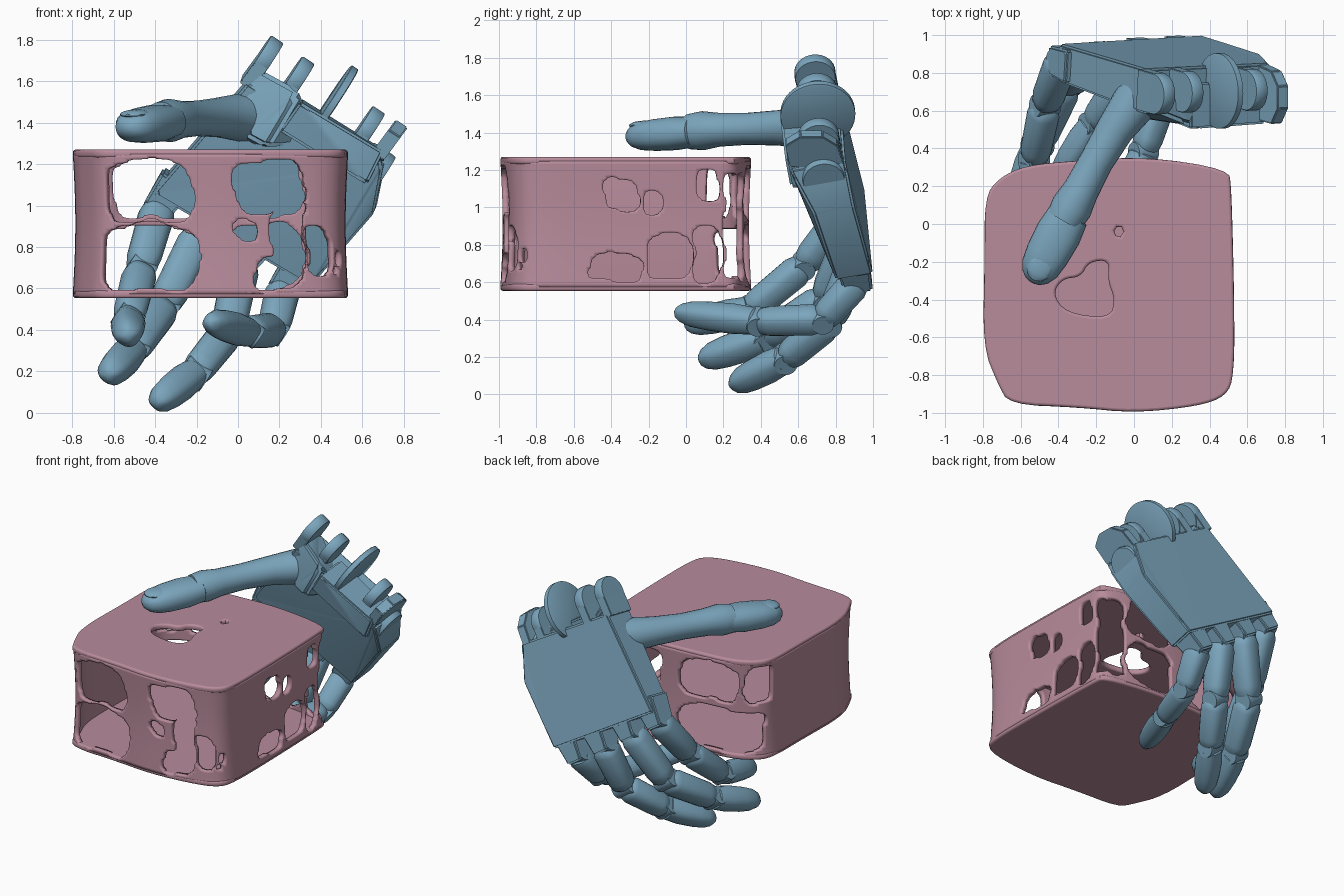
import bpy, bmesh, math
from mathutils import Vector as V

if "Cube" in bpy.data.objects:
    bpy.data.objects.remove(bpy.data.objects["Cube"])


def material(name, rgb):
    m = bpy.data.materials.new(name)
    m.diffuse_color = (*rgb, 1)
    m.use_nodes = True
    m.node_tree.nodes["Principled BSDF"].inputs["Base Color"].default_value = m.diffuse_color
    return m


BLUE = material("blue", (0.2, 0.38, 0.51))
PINK = material("pink", (0.48, 0.26, 0.33))


def finish(ob, mat, angle=35):
    ob.data.materials.append(mat)
    for o in bpy.context.selected_objects:
        o.select_set(False)
    ob.select_set(True)
    bpy.context.view_layer.objects.active = ob
    if ob.type == 'CURVE':
        bpy.ops.object.convert(target='MESH')
    bpy.ops.object.shade_smooth_by_angle(angle=math.radians(angle))
    return bpy.context.object


def from_bmesh(name, bm, mat, angle=35):
    bmesh.ops.recalc_face_normals(bm, faces=bm.faces)
    me = bpy.data.meshes.new(name)
    bm.to_mesh(me)
    bm.free()
    ob = bpy.data.objects.new(name, me)
    bpy.context.collection.objects.link(ob)
    return finish(ob, mat, angle)


def loft(name, rings, side, n=20, k=2.0):
    """Superellipse sections (centre, half width, half height) along a path."""
    bm, loops = bmesh.new(), []
    for i, (c, a, b) in enumerate(rings):
        t = (rings[min(i + 1, len(rings) - 1)][0] - rings[max(i - 1, 0)][0]).normalized()
        x = (side - t * side.dot(t)).normalized()
        y = t.cross(x)
        sp = lambda s: math.copysign(abs(s) ** (2 / k), s)
        angs = [2 * math.pi * j / n for j in range(n)]
        loops.append([bm.verts.new(c + x * a * sp(math.cos(w)) + y * b * sp(math.sin(w))) for w in angs])
    for A, B in zip(loops, loops[1:]):
        for j in range(n):
            bm.faces.new((A[j], A[(j + 1) % n], B[(j + 1) % n], B[j]))
    bm.faces.new(loops[0])
    bm.faces.new(loops[-1])
    return from_bmesh(name, bm, BLUE)


def hull(name, pts, bevel=0.012):
    bm = bmesh.new()
    for p in pts:
        bm.verts.new(p)
    bmesh.ops.convex_hull(bm, input=bm.verts)
    bmesh.ops.dissolve_limit(bm, angle_limit=0.05, verts=bm.verts, edges=bm.edges)
    if bevel:
        bmesh.ops.bevel(bm, geom=bm.edges[:], offset=bevel, segments=2, affect='EDGES')
    return from_bmesh(name, bm, BLUE)


def disc(name, c, axis, r, w, n=32):
    e = axis.normalized() * w / 2
    return loft(name, [(c - e, r * .96, r * .96), (c - e * .8, r, r), (c + e * .8, r, r),
                       (c + e, r * .96, r * .96)], axis.orthogonal(), n)


def chaikin(pts, n=2):
    for _ in range(n):
        pts = [a.lerp(b, f) for a, b in zip(pts, pts[1:] + pts[:1]) for f in (.25, .75)]
    return pts


# Box: rounded outline shared by the plates and the walls
outline = chaikin([V(p) for p in (
    (-.79, .14), (-.72, .24), (-.58, .31), (-.3, .335), (.08, .355), (.5, .29), (.515, .2), (.53, -.4),
    (.53, -.8), (.49, -.91), (.34, -.965), (0, -1.0), (-.3, -.97), (-.66, -.955), (-.72, -.85),
    (-.8, -.65), (-.79, -.2))])
tear = chaikin([V(p) for p in ((-.43, -.37), (-.38, -.29), (-.28, -.28), (-.24, -.2), (-.13, -.19),
                               (-.14, -.3), (-.1, -.4), (-.13, -.5), (-.36, -.47))])
pinhole = [V((-.08 + .025 * math.cos(a), -.04 + .028 * math.sin(a))) for a in range(6)]


def plate(name, z, splines):
    cu = bpy.data.curves.new(name, 'CURVE')
    cu.dimensions, cu.fill_mode = '2D', 'BOTH'
    cu.extrude, cu.bevel_depth, cu.bevel_resolution, cu.offset = .006, .014, 2, -.014
    for pts in splines:
        s = cu.splines.new('POLY')
        s.points.add(len(pts) - 1)
        for q, p in zip(s.points, pts):
            q.co = (p.x, p.y, 0, 1)
        s.use_cyclic_u = True
    ob = bpy.data.objects.new(name, cu)
    ob.location.z = z
    bpy.context.collection.objects.link(ob)
    finish(ob, PINK)


plate("box_top", 1.25, [outline, tear, pinhole])
plate("box_bottom", .573, [outline])

# Box walls: a curved sheet with worn openings (from, to, low, high)
holes = {
    'front': [(-.62, -.23, .93, 1.21), (-.64, -.2, .6, .9), (-.01, .31, .98, 1.21), (.17, .31, .6, 1.03),
              (.1, .22, .6, .75), (0, .09, .85, .93), (.33, .43, .68, .9)],
    'back': [(-.6, -.19, .95, 1.21), (-.79, -.65, .95, 1.2), (-.74, -.18, .6, .89), (-.03, .3, .95, 1.21),
             (-.03, .3, .6, .9), (.34, .48, .63, 1.18)],
    'right': [(-.43, -.27, .99, 1.14), (-.22, -.15, .97, 1.09), (-.5, -.24, .61, .74), (-.2, .02, .62, .84),
              (.07, .17, 1.05, 1.2), (.05, .18, .61, .9), (.21, .28, .62, 1.17), (-.93, -.87, .65, .85)]}


def open_at(p):
    side = 'front' if p.y < -.88 else 'right' if p.x > .46 else 'back' if p.y > .12 else None
    a = (p.y if side == 'right' else p.x) + .012 * math.sin(23 * p.z)
    z = p.z + .012 * math.sin(19 * a)
    return any(abs(2 * (a - l) / (h - l) - 1) ** 4 + abs(2 * (z - b) / (t - b) - 1) ** 4 < 1
               for l, h, b, t in holes.get(side, []))


loop = outline + outline[:1]
total = sum((b - a).length for a, b in zip(loop, loop[1:]))
N, M, ring, acc, k = 230, 36, [], 0, 0
for i in range(N):
    d = total * i / N
    while acc + (loop[k + 1] - loop[k]).length < d:
        acc += (loop[k + 1] - loop[k]).length
        k += 1
    e = loop[k + 1] - loop[k]
    ring.append(loop[k] + e.normalized() * (d - acc))
bm, grid, mid = bmesh.new(), [], V((-.13, -.31))
for j in range(M + 1):
    f = j / M
    s = .975 - .018 * math.sin(math.pi * f)
    grid.append([bm.verts.new((*(mid + (p - mid) * s), .573 + f * .677)) for p in ring])
for j in range(M):
    for i in range(N):
        i2 = (i + 1) % N
        bm.faces.new((grid[j][i], grid[j][i2], grid[j + 1][i2], grid[j + 1][i]))
bmesh.ops.delete(bm, geom=[f for f in bm.faces if open_at(f.calc_center_median())], context='FACES')
inner = [v for v in bm.verts if .58 < v.co.z < 1.24]
for _ in range(5):
    bmesh.ops.smooth_vert(bm, verts=inner, factor=.5, use_axis_x=True, use_axis_y=True, use_axis_z=True)
walls = from_bmesh("box_walls", bm, PINK, 60)
sol = walls.modifiers.new("thickness", 'SOLIDIFY')
sol.thickness, sol.offset = .035, 0

# Palm: tapered slab from wrist to knuckles
U = V((.73, .04, -.48)).normalized()      # across, index to little finger
A = V((-.5, .14, -.68)).normalized()      # along, wrist to knuckles
F = V((-.06, -1, -.17)).normalized()      # out of the palm
wi, wp, ki, kp = V((.06, .82, 1.63)), V((.72, .85, 1.25)), V((-.4, .955, 1.09)), V((.36, 1.0, .64))
bulge = V((.67, .9, 1.0))
hull("palm", [wi, wp, ki, kp, bulge, wi + F * .24, wp + F * .3, ki + F * .2, kp + F * .2, bulge + F * .22])
hull("thumb_mount", [V((.0, .62, 1.54)), V((.1, .6, 1.66)), V((.3, .52, 1.55)), V((.14, .55, 1.28)),
                     V((.03, .56, 1.34)), V((.02, .78, 1.3)), V((.1, .8, 1.66)), V((.4, .7, 1.3))], .02)
hull("wrist_block", [V((.3, .5, 1.5)), V((.7, .53, 1.26)), V((.62, .56, 1.1)), V((.2, .54, 1.36)),
                     V((.3, .75, 1.52)), V((.72, .75, 1.26)), V((.62, .75, 1.1)), V((.2, .75, 1.36))])
disc("palm_side_boss", V((.645, .735, 1.175)), U, .115, .13)

# Wrist hinge lugs with square feet, and the large disc
Y = A.cross(U).normalized()
for i, c in enumerate([(.13, .69, 1.71), (.28, .7, 1.61), (.62, .71, 1.37)]):
    c = V(c)
    disc(f"wrist_lug_{i + 1}", c, U, .11, .07)
    hull(f"wrist_lug_foot_{i + 1}", [c + U * .034 * a + Y * .108 * b + A * d
                                     for a in (-1, 1) for b in (-1, 1) for d in (0, .15)], .004)
c = V((.72, .69, 1.3))
hull("wrist_lug_4", [c + U * .035 * a + V((0, y, 0)) + A * d for a in (-1, 1)
                     for y, d in ((-.15, .08), (-.15, -.06), (-.06, -.12), (.06, -.12), (.13, -.06), (.15, .12))], .006)
disc("wrist_disc", V((.455, .705, 1.5)), U, .2, .04, 40)

# Fingers: knuckle block, three phalanges with hinge pins
SEG = [(0, .6), (.05, .86), (.16, 1), (.8, .95), (.93, .85), (1, .6)]
TIP = [(0, .65), (.04, .9), (.3, 1), (.6, .95), (.8, .84), (.92, .62), (.98, .36), (1, .12)]
fingers = {
    "index": (.085, [(-.38, .87, 1.0), (-.47, .63, .69), (-.53, .34, .45), (-.53, -.01, .37)]),
    "middle": (.09, [(-.18, .89, .87), (-.36, .74, .51), (-.51, .42, .3), (-.63, .07, .18)]),
    "ring": (.088, [(.02, .91, .73), (-.05, .77, .39), (-.21, .53, .19), (-.4, .24, .045)]),
    "little": (.082, [(.22, .92, .61), (.17, .73, .4), (.05, .38, .39), (-.14, -.06, .44)])}
for name, (r, pts) in fingers.items():
    P = [V(p) for p in pts]
    top = P[0] - F * .08
    hull(f"{name}_knuckle", [top + A * a + U * s * w + F * d for s in (-1, 1) for a, w, d in (
        (-.16, .09, 0), (.05, .06, .01), (-.16, .09, .18), (.03, .07, .16))])
    for i, part in enumerate(("base", "middle", "tip")):
        p, q = P[i], P[i + 1]
        rr = r * (1, .95, .92)[i]
        loft(f"{name}_{part}", [(p.lerp(q, t), rr * s, rr * s) for t, s in (TIP if i == 2 else SEG)], U, 20, 2.6)
        disc(f"{name}_pin_{i + 1}", p, U, r * .72, r * 1.5, 20)

# Thumb: waisted base, rounded tip and nail
S = V((.88, -.47, 0))
thumb = [((.12, .76, 1.42), .14), ((.0, .64, 1.425), .12), ((-.1, .5, 1.425), .1), ((-.2, .33, 1.42), .09),
         ((-.28, .18, 1.415), .095), ((-.33, .09, 1.41), .11), ((-.37, .02, 1.405), .1)]
loft("thumb_base", [(V(p), r, r * .95) for p, r in thumb], S, 24)
p, q = V((-.34, .06, 1.405)), V((-.54, -.31, 1.375))
loft("thumb_tip", [(p.lerp(q, t), .122 * s, .09 * s) for t, s in TIP], S, 24, 2.3)
t = (q - p).normalized()
c = p.lerp(q, .76) + V((0, 0, .06))
loft("thumb_nail", [(c + t * .085 * x, .068 * w, .022 * w) for x, w in (
    (-1, .3), (-.8, .7), (-.4, .95), (0, 1), (.5, .95), (.85, .6), (1, .2))], S, 16)
